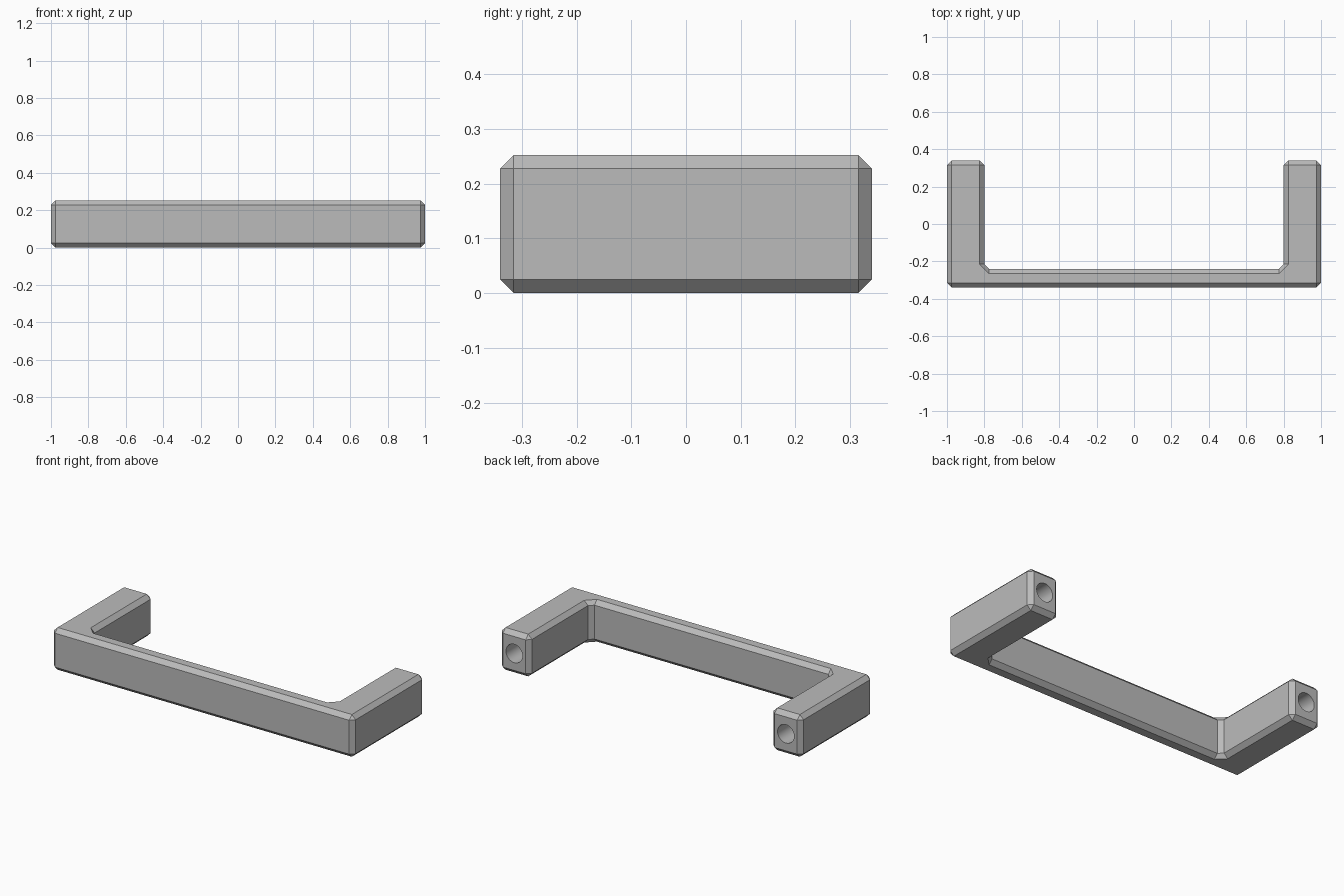
import bpy
import bmesh
import math
from mathutils import Vector

cube = bpy.data.objects.get("Cube")
if cube:
    bpy.data.objects.remove(cube, do_unlink=True)

HEIGHT = 0.253
BEVEL = 0.025
HALF_DEPTH = 0.34
LEG_INNER = 0.80
BAR_BACK = -0.24
HOLE_RADIUS = 0.055
HOLE_DEPTH = 0.3

# Satin grey metal
grey = bpy.data.materials.new("satin grey")
grey.use_nodes = True
colour = (0.5, 0.5, 0.5, 1)
grey.diffuse_color = colour
grey.node_tree.nodes["Principled BSDF"].inputs["Base Color"].default_value = colour

# U-shaped plan, counter-clockwise from above
half = [(1, -HALF_DEPTH), (1, HALF_DEPTH), (LEG_INNER, HALF_DEPTH), (LEG_INNER, BAR_BACK)]
plan = [Vector(p) for p in half] + [Vector((-x, y)) for x, y in reversed(half)]


def chamfered_rings(plan, b):
    """Return the chamfered side outline and the inset cap outline."""
    side, cap = [], []
    for i, p in enumerate(plan):
        u = (p - plan[i - 1]).normalized()
        v = (plan[(i + 1) % len(plan)] - p).normalized()
        before, after = p - u * b, p + v * b
        side += [before, after]
        if u.cross(v) > 0:
            cap += [before + v * b, after - u * b]
        else:
            cap += [before - v * b, after + u * b]
    return side, cap


# Handle body: side wall with chamfers to both caps
side, cap = chamfered_rings(plan, BEVEL)
layers = [(cap, 0), (side, BEVEL), (side, HEIGHT - BEVEL), (cap, HEIGHT)]
bm = bmesh.new()
rings = [[bm.verts.new((p.x, p.y, z)) for p in outline] for outline, z in layers]
n = len(side)
for low, high in zip(rings, rings[1:]):
    for i in range(n):
        j = (i + 1) % n
        bm.faces.new((low[i], low[j], high[j], high[i]))
bm.faces.new(rings[-1])
bm.faces.new(list(reversed(rings[0])))
bmesh.ops.remove_doubles(bm, verts=bm.verts, dist=0.0005)
bmesh.ops.recalc_face_normals(bm, faces=bm.faces)
mesh = bpy.data.meshes.new("handle")
bm.to_mesh(mesh)
bm.free()
mesh.materials.append(grey)
handle = bpy.data.objects.new("handle", mesh)
bpy.context.collection.objects.link(handle)

# Screw holes in the leg ends
for sign, name in ((1, "left"), (-1, "right")):
    bpy.ops.mesh.primitive_cylinder_add(
        vertices=32, radius=HOLE_RADIUS, depth=2 * HOLE_DEPTH,
        location=(sign * (1 + LEG_INNER) / 2, HALF_DEPTH, HEIGHT / 2),
        rotation=(math.pi / 2, 0, 0))
    cutter = bpy.context.object
    cutter.name = name + "_hole_cutter"
    cutter.hide_render = True
    cutter.data.materials.append(grey)
    hole = handle.modifiers.new(name + " screw hole", "BOOLEAN")
    hole.operation = "DIFFERENCE"
    hole.solver = "EXACT"
    hole.object = cutter
    bpy.context.view_layer.objects.active = handle
    bpy.ops.object.modifier_apply(modifier=hole.name)
    bpy.data.objects.remove(cutter, do_unlink=True)

# Smooth hole walls, crisp chamfers
bpy.ops.object.select_all(action="DESELECT")
handle.select_set(True)
bpy.context.view_layer.objects.active = handle
bpy.ops.object.shade_smooth_by_angle(angle=math.radians(25))
